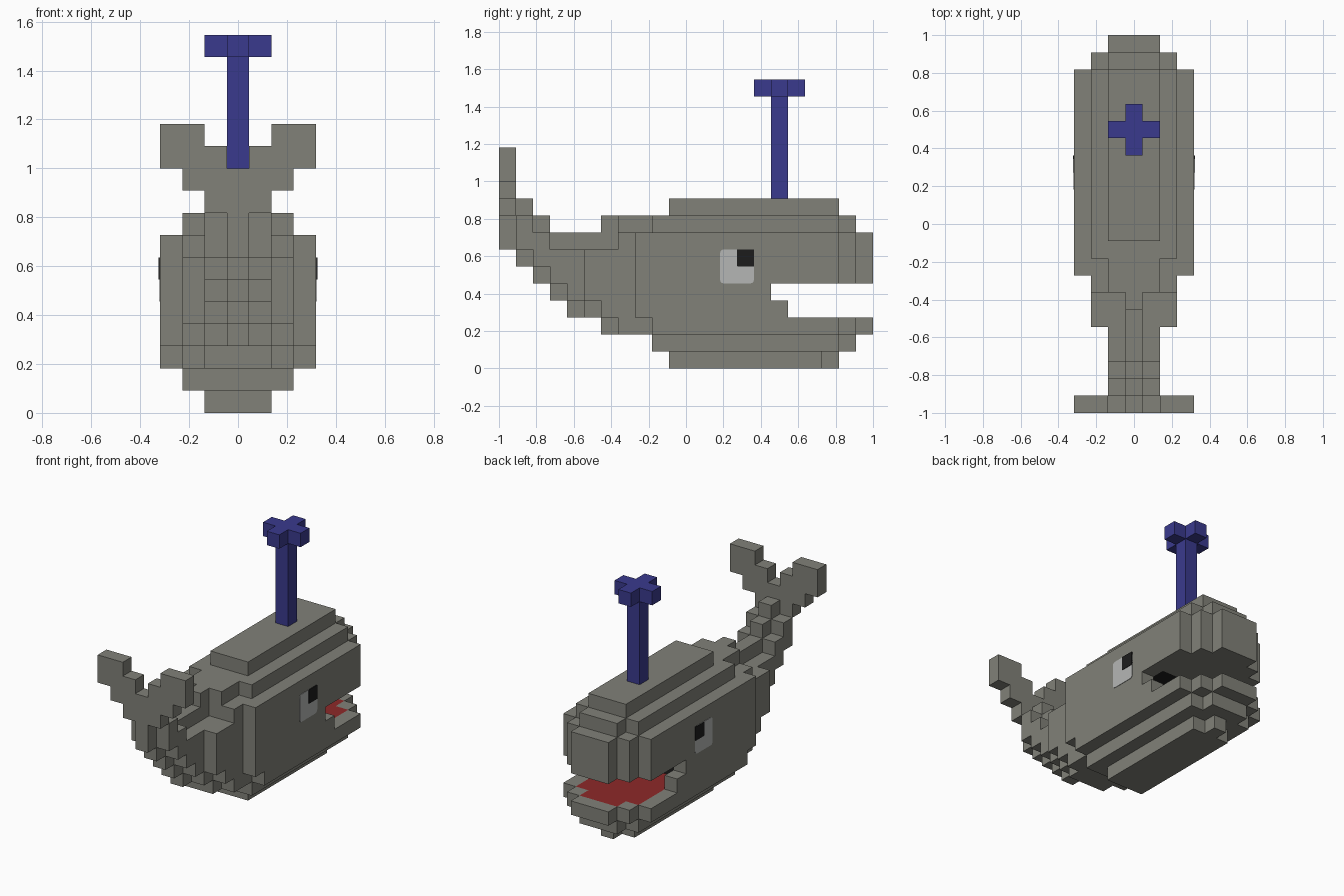
import bpy, bmesh
from mathutils import Vector

if "Cube" in bpy.data.objects:
    bpy.data.objects.remove(bpy.data.objects["Cube"], do_unlink=True)

U = 1 / 11  # block size


def material(name, rgb):
    m = bpy.data.materials.new(name)
    m.use_nodes = True
    m.diffuse_color = (*rgb, 1)
    m.node_tree.nodes["Principled BSDF"].inputs["Base Color"].default_value = (*rgb, 1)
    return m


grey = material("whale grey", (0.22, 0.22, 0.19))
red = material("tongue red", (0.27, 0.022, 0.022))
black = material("black", (0.012, 0.012, 0.012))
white = material("eye white", (0.46, 0.47, 0.46))
blue = material("water blue", (0.042, 0.042, 0.27))


def block(half, y0, y1, z0, z1, inner=0):
    """Mirrored set of cells with |x| between inner and half."""
    n = int(half)
    return {(x, y, z) for x in range(-n, n + 1) if abs(x) >= inner
            for y in range(y0, y1) for z in range(z0, z1)}


def skin(name, cells, mats, paint=None):
    """Outer faces of a cell set, merged into large flat faces."""
    bm = bmesh.new()
    verts = {}
    for c in sorted(cells):
        for axis in range(3):
            for side in (0, 1):
                step = [0, 0, 0]
                step[axis] = 2 * side - 1
                if tuple(a + b for a, b in zip(c, step)) in cells:
                    continue
                b, d = (axis + 1) % 3, (axis + 2) % 3
                ring = []
                for s, t in ((0, 0), (1, 0), (1, 1), (0, 1)):
                    k = list(c)
                    k[axis] += side
                    k[b] += s
                    k[d] += t
                    k = tuple(k)
                    if k not in verts:
                        verts[k] = bm.verts.new(((k[0] - 0.5) * U, k[1] * U, k[2] * U))
                    ring.append(verts[k])
                f = bm.faces.new(ring if side else ring[::-1])
                f.material_index = paint(c, step) if paint else 0
    bmesh.ops.dissolve_limit(bm, angle_limit=0.01, verts=bm.verts, edges=bm.edges,
                             delimit={'MATERIAL'})
    me = bpy.data.meshes.new(name)
    bm.to_mesh(me)
    bm.free()
    for m in mats:
        me.materials.append(m)
    ob = bpy.data.objects.new(name, me)
    bpy.context.collection.objects.link(ob)
    return ob


# Body: nested slabs, wide to narrow
body = block(3.5, -3, 9, 3, 8) | block(3.5, -2, 9, 2, 3)
body |= block(2.5, -4, 10, 2, 8) | block(2.5, -5, -4, 3, 7) | block(2.5, -6, -5, 4, 7)
body |= block(1.5, -4, 11, 2, 8) | block(1.5, -5, -4, 2, 7) | block(1.5, -6, -5, 3, 7)
body |= block(0.5, -5, -4, 2, 9) | block(0.5, -8, -5, 3, 8)
# Back and belly steps
body |= block(2.5, -2, 9, 8, 9) | block(1.5, -4, 10, 8, 9) | block(1.5, -1, 9, 9, 10)
body |= block(2.5, -2, 9, 1, 2) | block(1.5, -2, 10, 1, 2)
body |= block(1.5, -1, 8, 0, 1) | block(0.5, -1, 9, 0, 1)

# Mouth opening and the hollow behind it
body -= block(3.5, 6, 11, 3, 4) | block(3.5, 5, 11, 4, 5) | block(2.5, 4, 11, 3, 5)

# Tail: a rising staircase with a ridge along its middle
body -= block(0.5, -8, -7, 3, 4)
for y, side_low, side_high, mid_low, mid_high in (
        (-7, 4, 7, 3, 8), (-8, 5, 7, 4, 8), (-9, 6, 8, 5, 9),
        (-10, 7, 9, 6, 10), (-11, 9, 10, 7, 11)):
    body |= block(1.5, y, y + 1, side_low, side_high)
    body |= block(0.5, y, y + 1, mid_low, mid_high)

# Flukes
body |= block(2.5, -11, -10, 10, 11) | block(1.5, -11, -10, 11, 12, 1)
body |= block(3.5, -11, -10, 11, 13, 2)


def paint_body(c, step):
    x, y, z = c
    if y >= 4 and z == 2 and step[2] > 0:  # tongue on the jaw floor
        if (abs(x) <= 1 and y < 10) or (abs(x) <= 2 and y < 9):
            return 1
    if y == 3 and step[1] > 0 and 3 <= z < 5:  # throat
        return 2
    if z == 5 and step[2] < 0 and 4 <= y < 6 and abs(x) <= 2:  # palate
        return 2
    return 0


skin("whale_body", body, [grey, red, black], paint_body)

# Water spout
skin("water_spout", block(0.5, 5, 6, 10, 17) | block(1.5, 5, 6, 16, 17)
     | block(0.5, 4, 7, 16, 17), [blue])


def plate(name, side, centre, size, lift, radius, mat):
    """Thin rounded square lying on the side of the head."""
    bm = bmesh.new()
    bmesh.ops.create_cube(bm, size=1)
    for v in bm.verts:
        v.co = Vector((v.co.x * lift, v.co.y * size, v.co.z * size))
    corners = [e for e in bm.edges if abs(e.verts[0].co.x - e.verts[1].co.x) > lift / 2]
    bmesh.ops.bevel(bm, geom=corners, offset=radius, segments=3, profile=0.5,
                    affect='EDGES')
    me = bpy.data.meshes.new(name)
    bm.to_mesh(me)
    bm.free()
    me.materials.append(mat)
    ob = bpy.data.objects.new(name, me)
    ob.location = (side * (3.5 * U + lift / 2), centre[0] * U, centre[1] * U)
    bpy.context.collection.objects.link(ob)


# Eyes
for side, label in ((1, "left"), (-1, "right")):
    plate(label + "_eye", side, (3, 6), 2 * U, 0.003, 0.02, white)
    plate(label + "_pupil", side, (3.5, 6.5), U, 0.006, 0.004, black)
